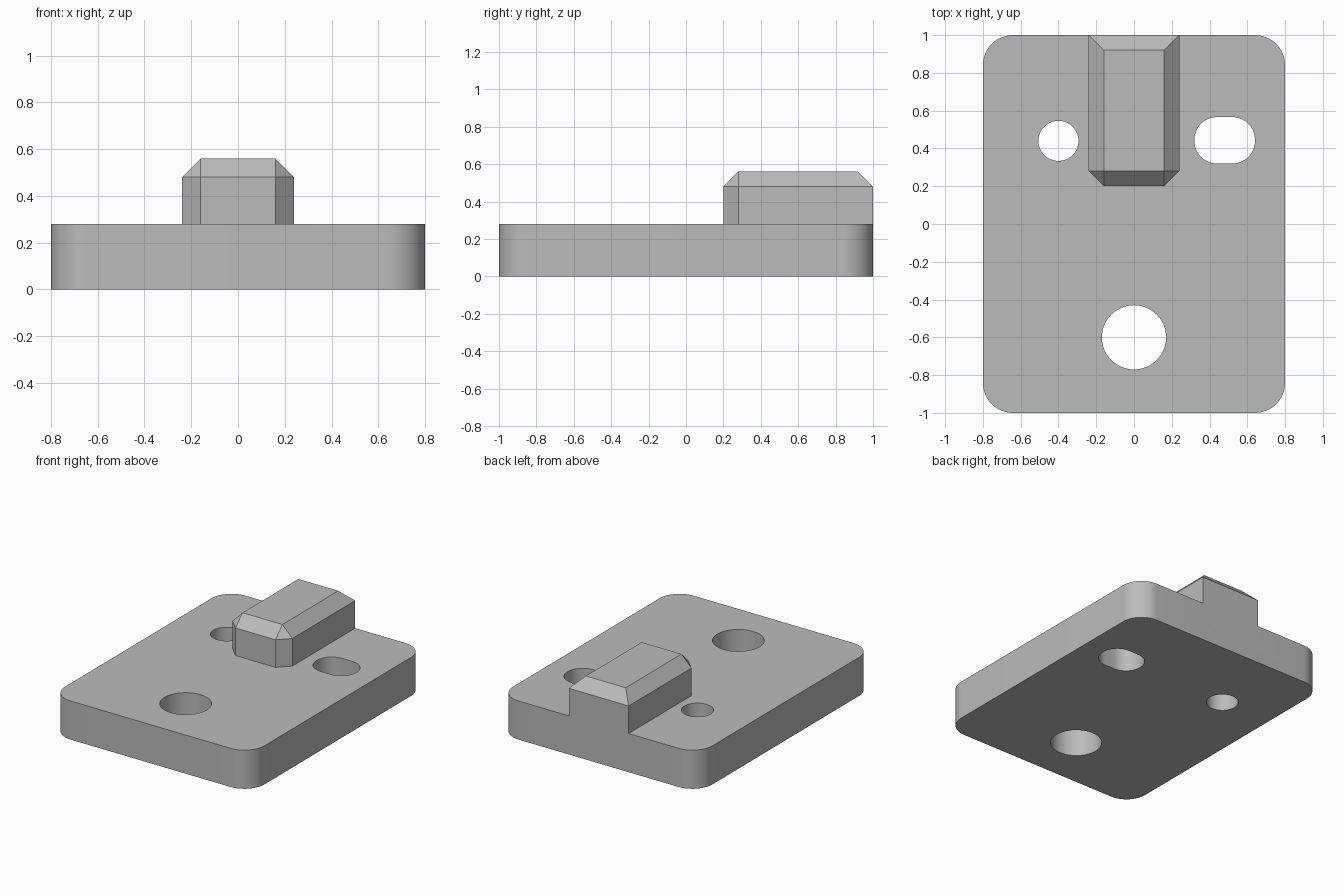
import bpy, bmesh
from math import cos, sin, pi, radians

cube = bpy.data.objects.get("Cube")
if cube:
    bpy.data.objects.remove(cube, do_unlink=True)

grey = bpy.data.materials.new("plain grey")
grey.use_nodes = True
colour = (0.5, 0.5, 0.5, 1)
grey.diffuse_color = colour
grey.node_tree.nodes["Principled BSDF"].inputs["Base Color"].default_value = colour


def rounded_outline(cx, cy, half_x, half_y, r, steps=16):
    """Rounded rectangle; it becomes a circle when r equals both half sizes."""
    points = []
    for quarter, (sx, sy) in enumerate([(1, 1), (-1, 1), (-1, -1), (1, -1)]):
        for i in range(steps + 1):
            a = (quarter + i / steps) * pi / 2
            points.append((cx + sx * (half_x - r) + r * cos(a),
                           cy + sy * (half_y - r) + r * sin(a)))
    return points


def make_object(name, bm):
    bmesh.ops.recalc_face_normals(bm, faces=bm.faces)
    mesh = bpy.data.meshes.new(name)
    bm.to_mesh(mesh)
    bm.free()
    mesh.materials.append(grey)
    obj = bpy.data.objects.new(name, mesh)
    bpy.context.collection.objects.link(obj)
    return obj


# Base plate: rounded outline with three through holes
PLATE_TOP = 0.28
outlines = [
    rounded_outline(0, 0, 0.8, 1.0, 0.16),           # plate edge
    rounded_outline(0, -0.6, 0.17, 0.17, 0.17),      # large front hole
    rounded_outline(-0.4, 0.44, 0.106, 0.106, 0.106),  # small round hole
    rounded_outline(0.48, 0.443, 0.16, 0.123, 0.12),   # slot
]
bm = bmesh.new()
for points in outlines:
    verts = [bm.verts.new((x, y, 0)) for x, y in points]
    for a, b in zip(verts, verts[1:] + verts[:1]):
        bm.edges.new((a, b))
bmesh.ops.remove_doubles(bm, verts=bm.verts, dist=0.0005)
bmesh.ops.triangle_fill(bm, edges=bm.edges, use_beauty=True)
top = bmesh.ops.extrude_face_region(bm, geom=bm.faces[:])["geom"]
bmesh.ops.translate(bm, vec=(0, 0, PLATE_TOP),
                    verts=[v for v in top if isinstance(v, bmesh.types.BMVert)])
plate = make_object("base_plate", bm)

# Raised key: chamfered front corners and a chamfered top, flush with the back
W, C, FRONT, BACK, HEIGHT = 0.24, 0.08, 0.2, 1.0, 0.56
half = [(W - C, FRONT), (W, FRONT + C), (W, BACK)]
ring = half + [(-x, y) for x, y in reversed(half)]
bm = bmesh.new()
low = [bm.verts.new((x, y, PLATE_TOP / 2)) for x, y in ring]
high = [bm.verts.new((x, y, HEIGHT - C)) for x, y in ring]
cap = [bm.verts.new((x, y, HEIGHT)) for x, y in
       [(W - C, FRONT + C), (W - C, BACK - C), (C - W, BACK - C), (C - W, FRONT + C)]]
bm.faces.new(low)
bm.faces.new(cap)
for i in range(6):
    j = (i + 1) % 6
    bm.faces.new((low[i], low[j], high[j], high[i]))
cap_of = [0, 0, 1, 2, 3, 3]     # top corner above each ring corner
for i in range(6):
    j = (i + 1) % 6
    corners = [high[i], high[j], cap[cap_of[j]]]
    if cap_of[i] != cap_of[j]:
        corners.append(cap[cap_of[i]])
    bm.faces.new(corners)
key = make_object("raised_key", bm)

# Fuse the key and plate into one solid
bpy.ops.object.select_all(action="DESELECT")
plate.select_set(True)
bpy.context.view_layer.objects.active = plate
union = plate.modifiers.new("fuse key", "BOOLEAN")
union.operation = "UNION"
union.solver = "EXACT"
union.object = key
bpy.ops.object.modifier_apply(modifier=union.name)
bpy.data.objects.remove(key, do_unlink=True)
plate.name = "plate_with_key"
bpy.ops.object.shade_smooth_by_angle(angle=radians(30))
